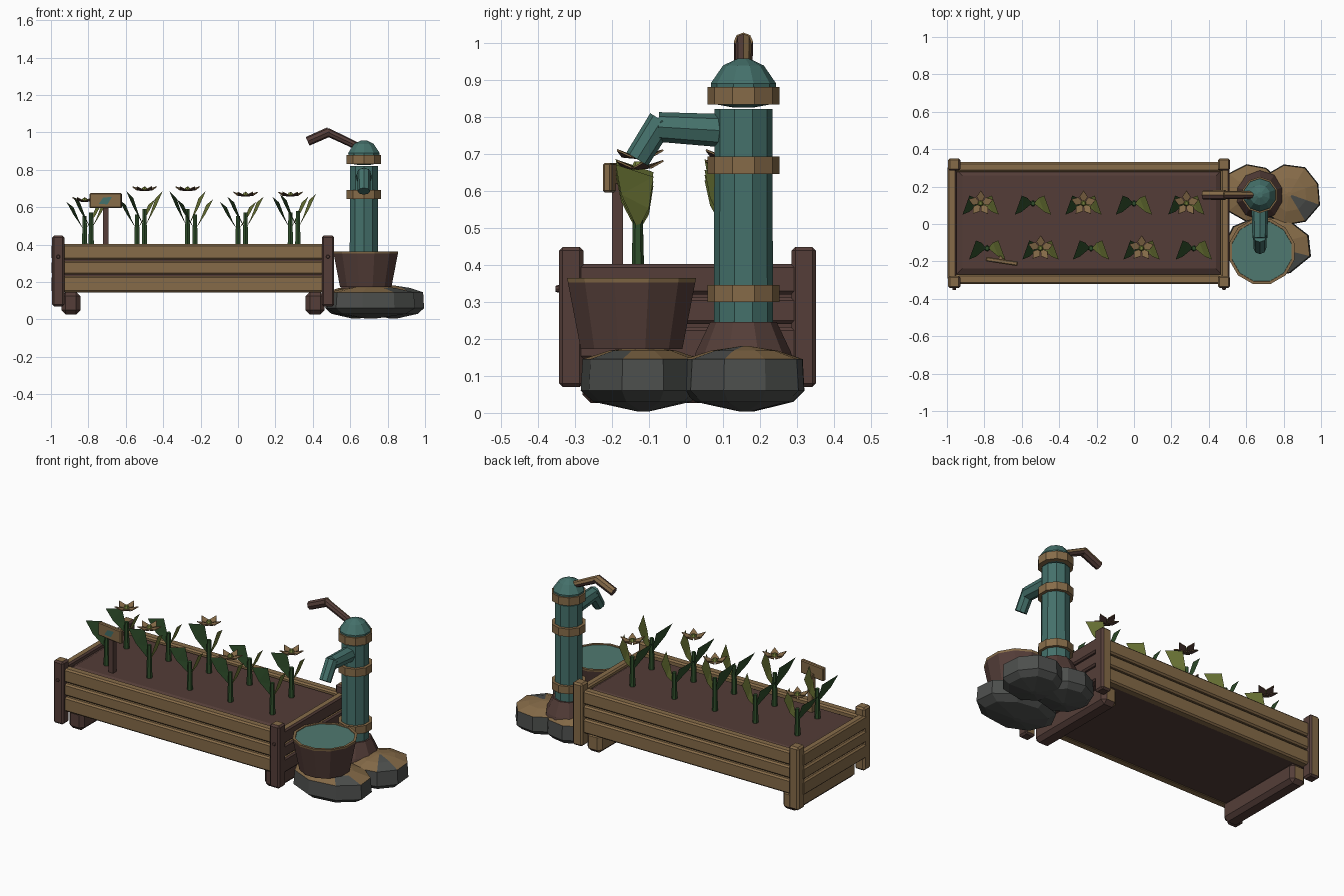
import bpy, bmesh, random
from math import cos, sin, pi
from mathutils import Vector, Matrix

if "Cube" in bpy.data.objects:
    bpy.data.objects.remove(bpy.data.objects["Cube"], do_unlink=True)
random.seed(4)


def material(name, code):
    rgb = [(int(code[i:i + 2], 16) / 255) ** 2.2 for i in (0, 2, 4)]
    m = bpy.data.materials.new(name)
    m.use_nodes = True
    m.diffuse_color = (*rgb, 1)
    bsdf = next(n for n in m.node_tree.nodes if n.type == "BSDF_PRINCIPLED")
    bsdf.inputs["Base Color"].default_value = (*rgb, 1)
    bsdf.inputs["Roughness"].default_value = 0.9
    return m


WOOD = material("tan wood", "856B4A")
DARK = material("dark wood", "55403B")
SOIL = material("soil", "543F3A")
TEAL = material("teal iron", "46706A")
WATER = material("water", "50786F")
STONE = material("grey stone", "4E504E")
LEAF = material("olive leaf", "727C3C")
STEM = material("deep green", "33502F")


def finish(name, bm, mats, rule=None):
    """Turn a bmesh into an object, picking each face's material by a rule."""
    bm.normal_update()
    if rule:
        for f in bm.faces:
            f.material_index = int(rule(f.normal, f.calc_center_median()))
    me = bpy.data.meshes.new(name)
    bm.to_mesh(me)
    bm.free()
    for m in mats:
        me.materials.append(m)
    ob = bpy.data.objects.new(name, me)
    bpy.context.collection.objects.link(ob)
    return ob


def weathered(n, c):
    return n.y < -0.5 or n.x > 0.5 or n.z < -0.6


def box(name, lo, hi, mats, rule=None, bevel=0.0, turn=0.0):
    lo, hi = Vector(lo), Vector(hi)
    bm = bmesh.new()
    place = Matrix.Translation((lo + hi) / 2) @ Matrix.Rotation(turn, 4, "Z")
    bmesh.ops.create_cube(bm, size=1, matrix=place @ Matrix.Diagonal((*(hi - lo), 1)))
    if bevel:
        bmesh.ops.bevel(bm, geom=bm.edges[:], offset=bevel, segments=1, affect="EDGES")
    return finish(name, bm, mats, rule)


def tube(name, a, b, r1, r2, sides, mats, rule=None):
    a, b = Vector(a), Vector(b)
    bm = bmesh.new()
    place = Matrix.Translation((a + b) / 2) @ (b - a).to_track_quat("Z", "Y").to_matrix().to_4x4()
    bmesh.ops.create_cone(bm, cap_ends=True, segments=sides, radius1=r1, radius2=r2,
                          depth=(b - a).length, matrix=place)
    return finish(name, bm, mats, rule)


def lathe(name, x, y, profile, sides, mats, rule=None, scale=(1, 1), jitter=0.0):
    """Stack rings of (radius, height) around a vertical axis and cap both ends."""
    bm = bmesh.new()
    wobble = [1 + random.uniform(-jitter, jitter) for _ in range(sides)]
    rings = []
    for r, z in profile:
        rings.append([bm.verts.new((x + scale[0] * r * w * cos(2 * pi * (i + .5) / sides),
                                    y + scale[1] * r * w * sin(2 * pi * (i + .5) / sides), z))
                      for i, w in enumerate(wobble)])
    for low, high in zip(rings, rings[1:]):
        for i in range(sides):
            j = (i + 1) % sides
            bm.faces.new((low[i], low[j], high[j], high[i]))
    bm.faces.new(rings[0][::-1])
    bm.faces.new(rings[-1])
    return finish(name, bm, mats, rule)


# Planter: soil, planks, corner posts, bolts and cross feet
bm = bmesh.new()
bmesh.ops.create_cube(bm, size=1, matrix=Matrix.Translation((-0.24, 0.01, 0.26))
                      @ Matrix.Diagonal((1.42, 0.56, 0.23, 1)))
top = [f for f in bm.faces if f.calc_center_median().z > 0.35]
bmesh.ops.inset_region(bm, faces=top, thickness=0.045, depth=0.018)
finish("soil_bed", bm, [SOIL])

for k, (z0, z1) in enumerate([(0.145, 0.232), (0.24, 0.312), (0.32, 0.402)]):
    for side, y in (("front", -0.295), ("back", 0.305)):
        box(f"{side}_plank_{k + 1}", (-0.96, y - 0.026, z0), (0.48, y + 0.026, z1),
            [WOOD], bevel=0.009)
    for side, x in (("left", 0.487), ("right", -0.973)):
        box(f"{side}_end_plank_{k + 1}", (x - 0.024, -0.3, z0), (x + 0.024, 0.31, z1),
            [WOOD, DARK], weathered, bevel=0.009)

for side, x in (("left", 0.481), ("right", -0.961)):
    for end, y in (("front", -0.31), ("back", 0.318)):
        box(f"{end}_{side}_post", (x - 0.033, y - 0.033, 0.07), (x + 0.033, y + 0.033, 0.448),
            [WOOD, DARK], weathered, bevel=0.01)
    tube(f"{side}_bolt", (x, -0.335, 0.335), (x, -0.352, 0.335), 0.013, 0.008, 8, [DARK])
for side, x in (("left", 0.412), ("right", -0.893)):
    box(f"{side}_foot", (x - 0.05, -0.28, 0.027), (x + 0.05, 0.3, 0.147),
        [WOOD, DARK], weathered, bevel=0.022)


# Plants: stem, a dark and an olive leaf, and a flower on every other plant
def leaf(name, x, y, z, s, side, mat):
    bm = bmesh.new()
    outline = [(.005, 0, .10), (.06, -.045, .2), (.097, -.06, .285), (.06, .042, .25),
               (.03, .03, .16)]
    bm.faces.new([bm.verts.new((x + side * a, y + b, z + c * s)) for a, b, c in outline])
    bmesh.ops.triangulate(bm, faces=bm.faces[:])
    finish(name, bm, [mat])


def flower(name, x, y, z):
    bm = bmesh.new()
    for k in range(5):
        t = 2 * pi * k / 5 + 0.3
        pts = [(0, 0, 0), (.042, -.55, .004), (.068, 0, .022), (.042, .55, .004)]
        bm.faces.new([bm.verts.new((x + r * cos(t + a), y + r * sin(t + a), z + h))
                      for r, a, h in pts])
    ob = finish(name, bm, [WOOD, DARK])
    shell = ob.modifiers.new("underside", "SOLIDIFY")
    shell.thickness = 0.005
    shell.offset = -1
    shell.material_offset = 1
    tube(name + "_centre", (x, y, z), (x, y, z + 0.018), 0.018, 0.01, 6, [LEAF])


rows = [("back", 0.11, (-0.82, -0.54, -0.27, 0.0, 0.28), (.8, .85, 1, .8, .9), 0),
        ("front", -0.13, (-0.785, -0.5, -0.23, 0.04, 0.32), (.9, 1, .85, .9, .95), 1)]
for row, y, xs, sizes, first in rows:
    for k, (x, s) in enumerate(zip(xs, sizes)):
        name = f"{row}_plant_{k + 1}"
        tube(name + "_stem", (x, y, 0.38), (x, y, 0.4 + 0.19 * s), 0.017, 0.012, 6, [STEM])
        leaf(name + "_dark_leaf", x, y, 0.4, s, -1, STEM)
        leaf(name + "_olive_leaf", x, y, 0.4, s, 1, LEAF)
        if k % 2 == first:
            flower(name + "_flower", x, y, 0.4 + 0.29 * s)

# Sign with a small leaf plate
box("sign_post", (-0.722, -0.2, 0.38), (-0.692, -0.17, 0.62), [WOOD, DARK], weathered)
box("sign_board", (-0.793, -0.212, 0.595), (-0.621, -0.188, 0.675), [WOOD],
    bevel=0.005, turn=-0.15)
bm = bmesh.new()
turn = Matrix.Translation((-0.707, -0.2, 0.635)) @ Matrix.Rotation(-0.15, 4, "Z")
bm.faces.new([bm.verts.new(turn @ Vector((a, -0.0145, b)))
              for a, b in [(-.036, -.018), (.012, -.02), (.036, .02), (-.012, .016)]])
finish("sign_leaf_plate", bm, [TEAL])


# Rocks: grey sides, mossy tan tops except on slopes to the front left
def rock_rule(n, c):
    return n.z > 0.4 and not (n.x > 0.1 and n.y < -0.06)


rock = [(.1, 0.004), (.8, 0.03), (1, 0.06), (.97, 0.145), (.55, 0.168), (.08, 0.18)]
for name, x, y, sx, sy in (("front_rock", 0.71, -0.115, 0.245, 0.165),
                           ("outer_rock", 0.83, 0.16, 0.17, 0.165),
                           ("inner_rock", 0.63, 0.17, 0.16, 0.155)):
    lathe(name, x, y, rock, 9, [STONE, WOOD], rock_rule, (sx, sy), 0.05)

# Pump: base, column, collars, cap, spout and handle
PX, PY = 0.673, 0.155
lathe("pump_base", PX, PY, [(.135, .14), (.128, .165), (.09, .245)], 10, [DARK])
lathe("pump_column", PX, PY, [(.08, .24), (.078, .82)], 10, [TEAL])
for k, (z0, z1) in enumerate([(0.30, 0.345), (0.645, 0.692), (0.832, 0.88)]):
    lathe(f"pump_collar_{k + 1}", PX, PY, [(.097, z0), (.097, z1)], 10, [WOOD])
lathe("pump_cap", PX, PY, [(.03, .825), (.085, .835), (.088, .89), (.055, .938), (.015, .957)],
      10, [TEAL])
tube("spout_arm", (PX, 0.1, 0.762), (PX, -0.075, 0.772), 0.045, 0.04, 8, [TEAL])
tube("spout_nozzle", (PX, -0.066, 0.79), (PX, -0.132, 0.685), 0.036, 0.034, 8, [TEAL])


def handle_rule(n, c):
    return n.y < -0.3 or n.z < -0.3


tube("handle_arm", (0.64, PY, 0.925), (0.475, PY, 1.003), 0.02, 0.022, 8,
     [WOOD, DARK], handle_rule)
tube("handle_grip", (0.488, PY, 1.003), (0.372, PY, 0.952), 0.026, 0.025, 8,
     [WOOD, DARK], handle_rule)

# Bucket with a tan rim, filled with water
BX, BY = 0.683, -0.147
lathe("bucket", BX, BY, [(.142, .172), (.178, .352), (.18, .364), (.165, .364), (.163, .355)],
      12, [DARK, WOOD], lambda n, c: c.z > 0.354)
lathe("bucket_water", BX, BY, [(.164, .356), (.164, .36)], 12, [WATER])
